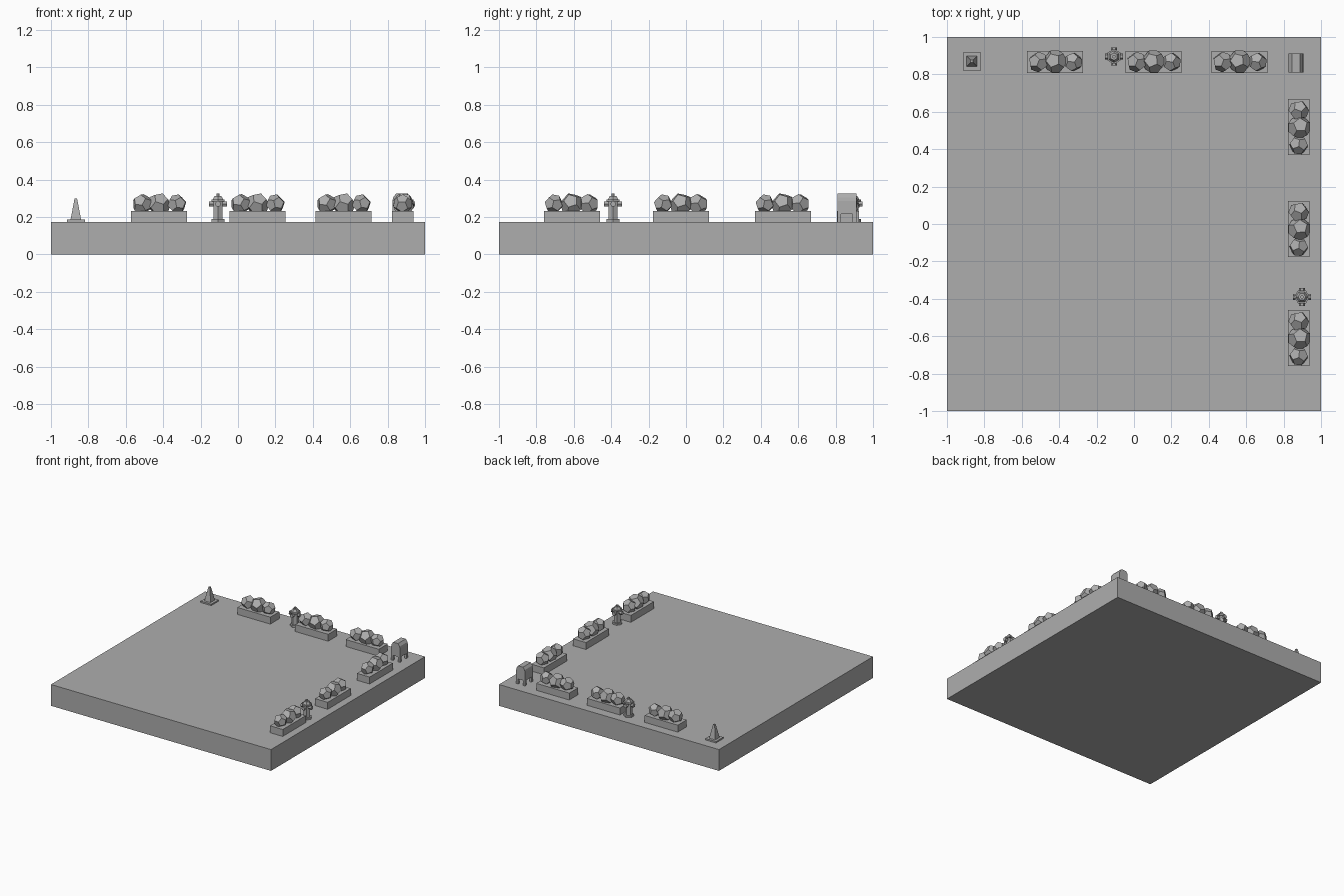
import bpy, bmesh, math
from mathutils import Matrix, Vector

if "Cube" in bpy.data.objects:
    bpy.data.objects.remove(bpy.data.objects["Cube"])

G = 0.175  # ground height on top of the slab

# One mid-grey for everything
grey = bpy.data.materials.new("mid_grey")
grey.diffuse_color = (0.42, 0.42, 0.42, 1)
grey.use_nodes = True
grey.node_tree.nodes["Principled BSDF"].inputs["Base Color"].default_value = grey.diffuse_color


def finish(name, bm):
    bmesh.ops.recalc_face_normals(bm, faces=bm.faces)
    mesh = bpy.data.meshes.new(name)
    bm.to_mesh(mesh)
    bm.free()
    mesh.materials.append(grey)
    ob = bpy.data.objects.new(name, mesh)
    bpy.context.collection.objects.link(ob)
    return ob


def add_box(bm, x0, x1, y0, y1, z0, z1):
    m = Matrix.Translation(((x0 + x1) / 2, (y0 + y1) / 2, (z0 + z1) / 2))
    bmesh.ops.create_cube(bm, size=1, matrix=m @ Matrix.Diagonal((x1 - x0, y1 - y0, z1 - z0, 1)))


def add_cone(bm, n, r0, r1, z0, z1, turn=0.0, frame=Matrix()):
    m = frame @ Matrix.Translation((0, 0, (z0 + z1) / 2)) @ Matrix.Rotation(turn, 4, 'Z')
    bmesh.ops.create_cone(bm, cap_ends=True, segments=n, radius1=r0, radius2=r1,
                          depth=z1 - z0, matrix=m)


def dodecahedron_points(radius):
    # dual of the icosahedron: one corner per icosahedron face
    ico = bmesh.new()
    bmesh.ops.create_icosphere(ico, subdivisions=1, radius=1)
    pts = [f.calc_center_median().normalized() * radius for f in ico.faces]
    ico.free()
    return pts


# Base slab
bm = bmesh.new()
add_box(bm, -1, 1, -1, 1, 0, G)
finish("base_slab", bm)

# Planters with three faceted shrubs: offset along, across, height, radius, rotation
SHRUBS = [(-0.090, 0.000, 0.270, 0.055, (0.3, 0.5, 0.2)),
          (0.000, 0.003, 0.268, 0.063, (0.9, 0.2, 0.7)),
          (0.096, 0.000, 0.270, 0.052, (0.1, 0.8, 1.1))]


def planter(index, x, y, turn):
    place = Matrix.Translation((x, y, 0)) @ Matrix.Rotation(turn, 4, 'Z')
    bm = bmesh.new()
    add_box(bm, -0.15, 0.15, -0.058, 0.058, G, 0.232)
    finish(f"planter_box_{index}", bm).matrix_world = place
    for k, (dx, dy, z, r, rot) in enumerate(SHRUBS):
        bm = bmesh.new()
        spin = (Matrix.Rotation(rot[0], 3, 'X') @ Matrix.Rotation(rot[1], 3, 'Y')
                @ Matrix.Rotation(rot[2], 3, 'Z'))
        for p in dodecahedron_points(r):
            bm.verts.new(spin @ p + Vector((dx, dy, z)))
        bmesh.ops.convex_hull(bm, input=bm.verts)
        bmesh.ops.dissolve_limit(bm, angle_limit=0.05, verts=bm.verts, edges=bm.edges)
        finish(f"shrub_{index}_{k}", bm).matrix_world = place


for i, x in enumerate((-0.422, 0.104, 0.564)):
    planter(i, x, 0.866, 0)
for i, y in enumerate((0.518, -0.026, -0.61)):
    planter(i + 3, 0.881, y, -math.pi / 2)


# Fire hydrants: flanged hexagonal body, domed cap, side nozzles
def hydrant(index, x, y, turn):
    bm = bmesh.new()
    add_cone(bm, 6, 0.040, 0.040, G, 0.189)
    add_cone(bm, 6, 0.028, 0.028, 0.189, 0.285)
    add_cone(bm, 6, 0.041, 0.041, 0.283, 0.294)
    add_cone(bm, 6, 0.032, 0.020, 0.294, 0.314)
    add_cone(bm, 6, 0.010, 0.010, 0.314, 0.326)
    for a in (0, math.pi, -math.pi / 2, math.pi / 2):
        frame = (Matrix.Translation((0, 0, 0.27)) @ Matrix.Rotation(a, 4, 'Z')
                 @ Matrix.Rotation(math.pi / 2, 4, 'Y'))
        add_cone(bm, 6, 0.014, 0.014, 0.015, 0.040, 0, frame)
        add_cone(bm, 6, 0.016, 0.016, 0.036, 0.048, 0, frame)
    finish(f"hydrant_{index}", bm).matrix_world = (
        Matrix.Translation((x, y, 0)) @ Matrix.Rotation(turn, 4, 'Z'))


hydrant(0, -0.107, 0.895, 0)
hydrant(1, 0.898, -0.39, -math.pi / 2)

# Traffic cone: square foot and tapered four-sided spike
bm = bmesh.new()
add_box(bm, -0.048, 0.048, -0.048, 0.048, G, 0.187)
add_cone(bm, 4, 0.028 * 2 ** 0.5, 0.007 * 2 ** 0.5, 0.187, 0.298, math.pi / 4)
finish("traffic_cone", bm).location = (-0.867, 0.87, 0)

# Mailbox: arched profile pushed along y
HALF = [(0.040, 0.216), (0.040, 0.286), (0.037, 0.304), (0.022, 0.325)]
bm = bmesh.new()
outline = HALF + [(-x, z) for x, z in reversed(HALF)]
face = bm.faces.new([bm.verts.new((x, -0.051, z)) for x, z in outline])
new = bmesh.ops.extrude_face_region(bm, geom=[face])["geom"]
bmesh.ops.translate(bm, vec=(0, 0.102, 0),
                    verts=[v for v in new if isinstance(v, bmesh.types.BMVert)])
if len(bm.faces) < len(outline) + 2:  # close the near end when the extrusion left it open
    bmesh.ops.holes_fill(bm, edges=bm.edges)
finish("mailbox_body", bm).location = (0.866, 0.860, 0)

# Mailbox legs
bm = bmesh.new()
for sx in (-1, 1):
    for sy in (-1, 1):
        cx, cy = sx * 0.031, sy * 0.041
        add_box(bm, cx - 0.009, cx + 0.009, cy - 0.010, cy + 0.010, G, 0.217)
finish("mailbox_legs", bm).location = (0.866, 0.860, 0)
